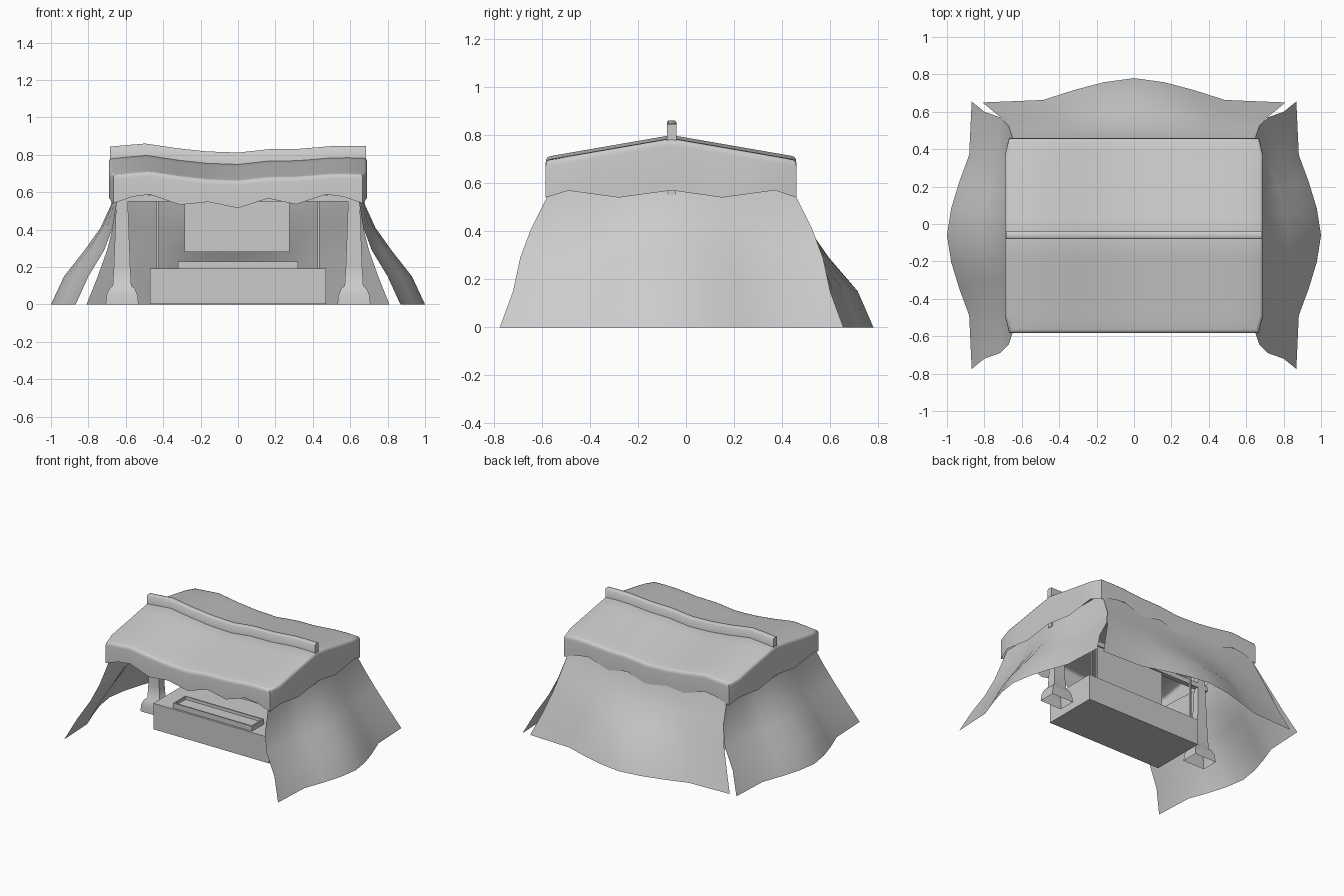
import bpy, bmesh, math

if "Cube" in bpy.data.objects:
    bpy.data.objects.remove(bpy.data.objects["Cube"])

XS = [-0.69, -0.6, -0.5, -0.33, -0.17, 0, 0.17, 0.33, 0.5, 0.6, 0.69]
SAG = [-0.016, -0.008, 0, -0.025, -0.042, -0.048, -0.03, -0.028, -0.014, -0.012, -0.014]
YC = -0.06  # ridge line


def interp(x, xs, vs):
    if x <= xs[0]:
        return vs[0]
    for i in range(len(xs) - 1):
        if x <= xs[i + 1]:
            t = (x - xs[i]) / (xs[i + 1] - xs[i])
            return vs[i] + t * (vs[i + 1] - vs[i])
    return vs[-1]


def make(name, verts, faces, smooth=None):
    me = bpy.data.meshes.new(name)
    me.from_pydata(verts, [], faces)
    bm = bmesh.new()
    bm.from_mesh(me)
    bmesh.ops.recalc_face_normals(bm, faces=bm.faces)
    bm.to_mesh(me)
    bm.free()
    ob = bpy.data.objects.new(name, me)
    bpy.context.collection.objects.link(ob)
    if smooth:
        bpy.ops.object.select_all(action='DESELECT')
        ob.select_set(True)
        bpy.context.view_layer.objects.active = ob
        bpy.ops.object.shade_smooth_by_angle(angle=math.radians(smooth))
    return ob


def grid_faces(rows, cols):
    return [(r * cols + c, r * cols + c + 1, (r + 1) * cols + c + 1, (r + 1) * cols + c)
            for r in range(rows - 1) for c in range(cols - 1)]


def box(name, x0, x1, y0, y1, z0, z1):
    v = [(x, y, z) for z in (z0, z1) for y in (y0, y1) for x in (x0, x1)]
    f = [(0, 1, 3, 2), (4, 5, 7, 6), (0, 1, 5, 4), (2, 3, 7, 6), (0, 2, 6, 4), (1, 3, 7, 5)]
    return make(name, v, f)


# Cloth roof: sagging top, rounded rim, hanging scalloped skirt
ys = [-0.562, -0.49, -0.38, -0.28, -0.17, YC, 0.04, 0.15, 0.26, 0.37, 0.437]
nx, ny = len(XS), len(ys)


def half_width(y):
    return interp(y, [-0.58, -0.5, 0.38, 0.46], [0.66, 0.69, 0.69, 0.66])


def top_z(x, y):
    return interp(y, [-0.58, YC, 0.46], [0.71, 0.80, 0.71]) + interp(x, XS, SAG)


def skirt_z(x, y, on_side):
    if on_side:
        return interp(y, [-0.58, -0.5, -0.28, -0.06, 0.15, 0.37, 0.46],
                      [0.54, 0.57, 0.54, 0.57, 0.54, 0.57, 0.54])
    return interp(x, [-0.66, -0.5, -0.33, -0.17, 0, 0.17, 0.33, 0.5, 0.66],
                  [0.54, 0.6, 0.53, 0.55, 0.515, 0.57, 0.53, 0.6, 0.54])


verts = [(x / 0.69 * (half_width(y) - 0.018), y, top_z(x, y)) for y in ys for x in XS]
faces = grid_faces(ny, nx)
loop = ([(i, 0) for i in range(nx)] + [(nx - 1, j) for j in range(1, ny)]
        + [(i, ny - 1) for i in range(nx - 2, -1, -1)] + [(0, j) for j in range(ny - 2, 0, -1)])
n = len(loop)
prev = [j * nx + i for i, j in loop]
for out, down in ((0.6, 0.004), (0.3, 0.009), (0.1, 0.015), (0, 0)):  # rounded rim, then hem
    cur = []
    for (i, j), p in zip(loop, prev):
        x, y, z = verts[p]
        side, end = i in (0, nx - 1), j in (0, ny - 1)
        if side:
            x += math.copysign(0.018 * out, x)
        if end:
            y += math.copysign(0.022 * out, y)
        z = z - down if down else skirt_z(x, y, side)
        cur.append(len(verts))
        verts.append((x, y, z))
    faces += [(prev[a], prev[(a + 1) % n], cur[(a + 1) % n], cur[a]) for a in range(n)]
    prev = cur
make("cloth_roof", verts, faces, 50)

# Ridge strip following the sag
sec = ((-0.02, 0.775), (-0.02, 0.855), (-0.015, 0.86), (0.015, 0.86), (0.02, 0.855), (0.02, 0.775))
rv = [(x * 0.99, YC + a, z + s) for x, s in zip(XS, SAG) for a, z in sec]
rf = [(6 * i + a, 6 * i + (a + 1) % 6, 6 * i + 6 + (a + 1) % 6, 6 * i + 6 + a)
      for i in range(nx - 1) for a in range(6)]
rf += [tuple(range(6)), tuple(6 * (nx - 1) + a for a in range(6))]
make("ridge_strip", rv, rf, 50)

# Flared curtains: left, right and back
ZR = [0, 0.15, 0.29, 0.41, 0.53, 0.6]
T = [-1, -0.6, -0.4, -0.2, 0, 0.2, 0.4, 0.6, 1]
W = [0, 0.1, 0.5, 0.83, 1, 0.83, 0.5, 0.1, 0]


def curtain(name, along, end_out, mid_out, place):
    v = [place(a * t, e + (m - e) * w, z)
         for z, a, e, m in zip(ZR, along, end_out, mid_out) for t, w in zip(T, W)]
    make(name, v, grid_faces(len(ZR), len(T)), 50)


for name, s in (("left_curtain", -1), ("right_curtain", 1)):
    curtain(name, [0.715, 0.66, 0.63, 0.585, 0.525, 0.49],
            [0.868, 0.80, 0.715, 0.67, 0.65, 0.64],
            [1.0, 0.93, 0.82, 0.735, 0.68, 0.665],
            lambda u, o, z, s=s: (s * o, YC + u, z))
curtain("back_curtain", [0.81, 0.75, 0.70, 0.67, 0.65, 0.635],
        [0.65, 0.60, 0.56, 0.515, 0.462, 0.44],
        [0.78, 0.715, 0.595, 0.51, 0.455, 0.44],
        lambda u, o, z: (u, o, z))

# Posts with flared open feet, under the ridge
prof = [(0.088, 0), (0.083, 0.05), (0.068, 0.085), (0.05, 0.1), (0.044, 0.2), (0.031, 0.55), (0.03, 0.76)]
for name, s in (("left_post", -1), ("right_post", 1)):
    v = [(s * 0.62 + a * r, YC + b * r * 0.7, z) for r, z in prof
         for a, b in ((-1, -1), (1, -1), (1, 1), (-1, 1))]
    f = [(4 * i + a, 4 * i + (a + 1) % 4, 4 * i + 4 + (a + 1) % 4, 4 * i + 4 + a)
         for i in range(len(prof) - 1) for a in range(4)]
    make(name, v, f, 50)

# Cross beam with hanging board
box("cross_beam", -0.68, 0.68, YC - 0.018, YC + 0.018, 0.55, 0.585)
box("hanging_board", -0.285, 0.275, YC - 0.008, YC + 0.008, 0.28, 0.55)

# Counter and shallow tray with a recess
box("counter", -0.47, 0.47, -0.31, 0.10, 0.003, 0.193)
tray = box("tray", -0.32, 0.32, -0.295, -0.155, 0.19, 0.23)
bm = bmesh.new()
bm.from_mesh(tray.data)
top = max(bm.faces, key=lambda f: f.calc_center_median().z)
bmesh.ops.inset_individual(bm, faces=[top], thickness=0.014)
low = bmesh.ops.inset_individual(bm, faces=[top], thickness=0.002)
for vert in top.verts:
    vert.co.z -= 0.02
bm.to_mesh(tray.data)
bm.free()

# Thin poles at the back of the counter
for name, s in (("left_pole", -1), ("right_pole", 1)):
    box(name, s * 0.43 - 0.006, s * 0.43 + 0.006, 0.065, 0.077, 0.19, 0.7)
